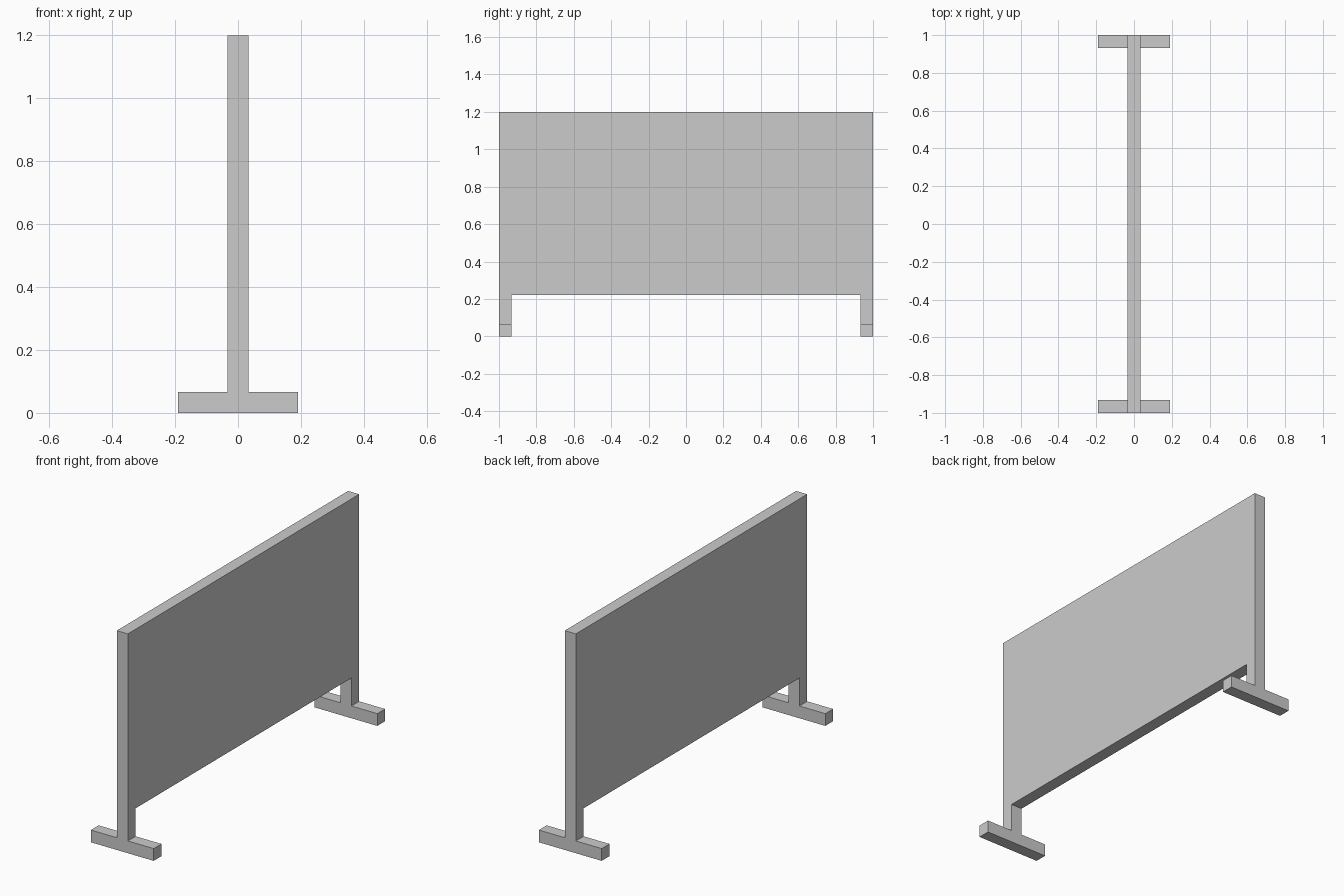
import bpy
import bmesh

cube = bpy.data.objects.get("Cube")
if cube:
    bpy.data.objects.remove(cube, do_unlink=True)

# One plain grey for the whole divider
grey = bpy.data.materials.new("light_grey")
grey.use_nodes = True
colour = (0.6, 0.6, 0.6, 1)
grey.diffuse_color = colour
grey.node_tree.nodes["Principled BSDF"].inputs["Base Color"].default_value = colour

HALF_LENGTH = 1.0
HEIGHT = 1.2
BAR = 0.067          # thickness of panel, posts and feet
FOOT_WIDTH = 0.38
PANEL_BOTTOM = 0.22


def extrude_x(name, profile, width):
    """Extrude a (y, z) outline along x, centred on x = 0."""
    bm = bmesh.new()
    face = bm.faces.new([bm.verts.new((-width / 2, y, z)) for y, z in profile])
    ret = bmesh.ops.extrude_face_region(bm, geom=[face])
    moved = [v for v in ret["geom"] if isinstance(v, bmesh.types.BMVert)]
    bmesh.ops.translate(bm, verts=moved, vec=(width, 0, 0))
    bmesh.ops.recalc_face_normals(bm, faces=bm.faces)
    mesh = bpy.data.meshes.new(name)
    bm.to_mesh(mesh)
    bm.free()
    mesh.materials.append(grey)
    obj = bpy.data.objects.new(name, mesh)
    bpy.context.collection.objects.link(obj)
    return obj


# Screen panel with its two end posts as one slab
inner = HALF_LENGTH - BAR
half = [(inner, PANEL_BOTTOM), (inner, BAR), (HALF_LENGTH, BAR), (HALF_LENGTH, HEIGHT)]
extrude_x("panel_and_posts", half + [(-y, z) for y, z in reversed(half)], BAR)

# Cross feet under each post
for side, name in ((-1, "front_foot"), (1, "back_foot")):
    a, b = side * inner, side * HALF_LENGTH
    extrude_x(name, [(a, 0), (b, 0), (b, BAR), (a, BAR)], FOOT_WIDTH)
